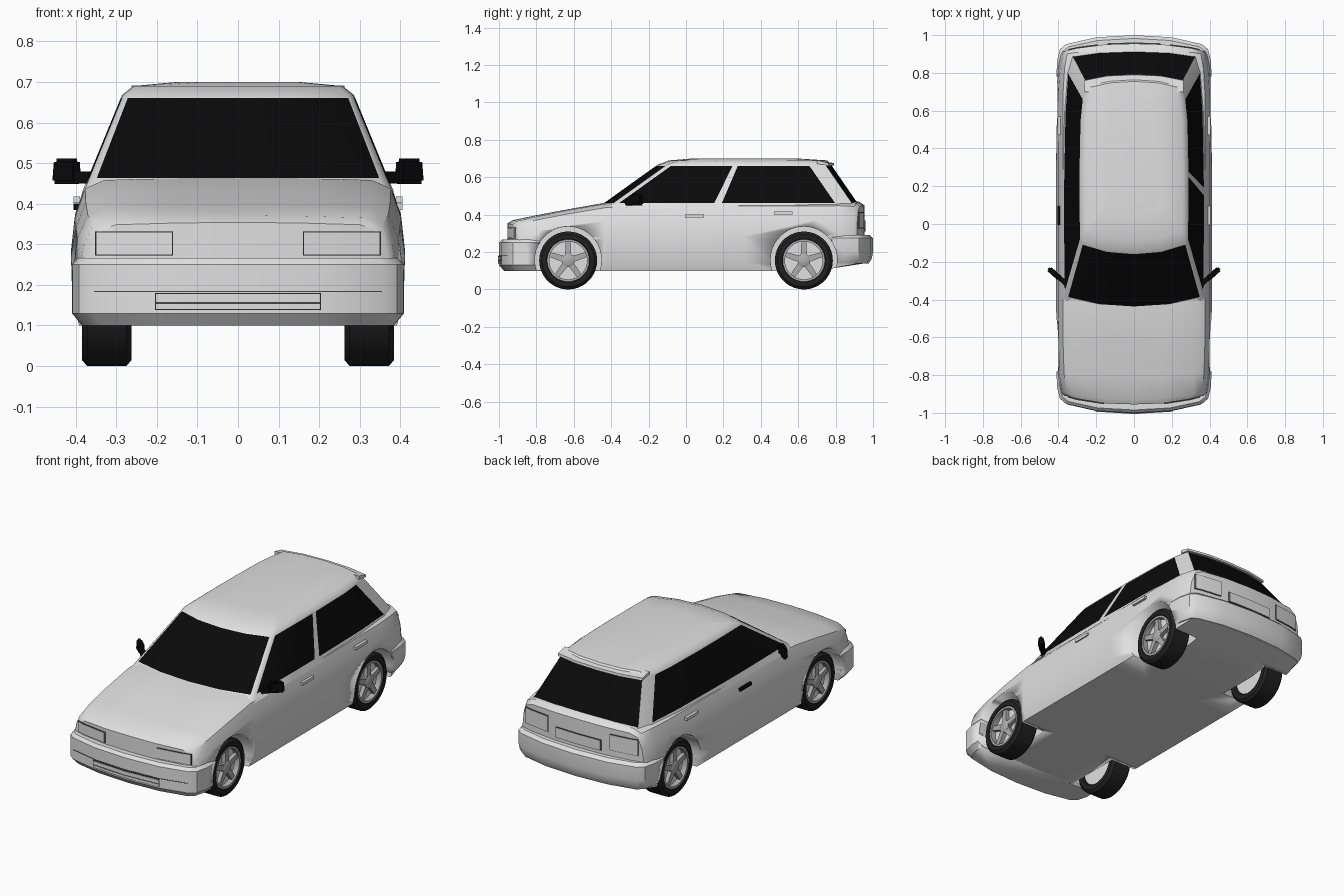
import bpy, bmesh, math
from mathutils import Matrix, Vector

cube = bpy.data.objects.get("Cube")
if cube:
    bpy.data.objects.remove(cube, do_unlink=True)


def material(name, value):
    m = bpy.data.materials.new(name)
    m.use_nodes = True
    col = (value, value, value, 1)
    m.diffuse_color = col
    node = m.node_tree.nodes["Principled BSDF"]
    node.inputs["Base Color"].default_value = col
    node.inputs["Roughness"].default_value = 0.6
    return m


PAINT = material("light grey paint", 0.75)
GLASS = material("black glass", 0.003)
TYRE = material("dark rubber", 0.015)
SILVER = material("wheel silver", 0.42)
SEAM = material("dark seam", 0.06)


def finish(name, bm, mats, angle=35):
    bmesh.ops.recalc_face_normals(bm, faces=bm.faces)
    me = bpy.data.meshes.new(name)
    bm.to_mesh(me)
    bm.free()
    for m in mats:
        me.materials.append(m)
    ob = bpy.data.objects.new(name, me)
    bpy.context.collection.objects.link(ob)
    bpy.ops.object.select_all(action='DESELECT')
    ob.select_set(True)
    bpy.context.view_layer.objects.active = ob
    bpy.ops.object.shade_smooth_by_angle(angle=math.radians(angle))
    return ob


def loft(bm, rings, caps=True, loop=False, rule=None):
    """Skin closed rings of equal length; rule(ring, segment) picks the material."""
    vs = [[bm.verts.new(p) for p in r] for r in rings]
    n = len(vs[0])
    for k in range(len(vs) if loop else len(vs) - 1):
        a, b = vs[k], vs[(k + 1) % len(vs)]
        for i in range(n):
            j = (i + 1) % n
            f = bm.faces.new((a[i], a[j], b[j], b[i]))
            if rule:
                f.material_index = rule(k, i)
    if caps and not loop:
        bm.faces.new(vs[0])
        bm.faces.new(vs[-1])
    return vs


def interp(x, pts):
    x = abs(x)
    for (x0, y0), (x1, y1) in zip(pts, pts[1:]):
        if x <= x1:
            return y0 + (y1 - y0) * (x - x0) / (x1 - x0)
    return pts[-1][1]


# Wheel arch cutter
WHEEL_Y = (-0.63, 0.63)
bm = bmesh.new()
for y in WHEEL_Y:
    for s in (-1, 1):
        mat = Matrix.Translation((s * 0.37, y, 0.158)) @ Matrix.Rotation(math.pi / 2, 4, 'Y')
        bmesh.ops.create_cone(bm, cap_ends=True, segments=40, radius1=0.178,
                              radius2=0.178, depth=0.27, matrix=mat)
cutter = finish("arch_cutter", bm, [PAINT])
cutter.hide_render = True


def cut_arches(ob):
    mod = ob.modifiers.new("arches", 'BOOLEAN')
    mod.operation = 'DIFFERENCE'
    mod.solver = 'EXACT'
    mod.object = cutter
    bpy.context.view_layer.objects.active = ob
    bpy.ops.object.modifier_apply(modifier=mod.name)


# Lower body: cross-sections along the length (y, half width, bottom, top, end bow)
STATIONS = [(-.955, .375, .12, .345, .05), (-.925, .39, .105, .362, .035),
            (-.8, .405, .1, .388, .015), (-.63, .41, .1, .42, 0), (-.43, .412, .1, .455, 0),
            (-.2, .412, .1, .46, 0), (.3, .412, .1, .465, 0), (.7, .41, .1, .465, 0),
            (.83, .402, .12, .465, -.01), (.925, .387, .135, .46, -.03), (.955, .377, .14, .44, -.042)]
ACROSS = (-.8, -.4, 0, .4, .8)
FLANK = [(.95, 0), (.99, .15), (1, .5), (.975, .75), (.915, .95)]


def section(y, w, zb, zt, bow):
    pts = [(u, 0, 0) for u in ACROSS] + [(u, t, 0) for u, t in FLANK]
    pts += [(u, 1, .009 * (1 - u * u)) for u in reversed(ACROSS)]
    pts += [(-u, t, 0) for u, t in reversed(FLANK)]
    return [(u * w, y + bow * abs(u) ** 2.5, zb + t * (zt - zb) + c) for u, t, c in pts]


bm = bmesh.new()
rows = loft(bm, [section(*s) for s in STATIONS], caps=False)
for r in (rows[0], rows[-1]):
    for i in range(4):
        bm.faces.new((r[i], r[i + 1], r[13 - i], r[14 - i]))
    bm.faces.new(r[4:11])
    bm.faces.new(r[14:] + r[:1])
cut_arches(finish("lower_body", bm, [PAINT]))


def end_curve(station):
    y, w, _, _, bow = station
    return [(u * w, y + bow * u ** 2.5) for u in (0, .4, .8, .95, 1)]


NOSE, TAIL = end_curve(STATIONS[0]), end_curve(STATIONS[-1])

# Bumpers: one plan outline stacked through height levels
PLAN = [(0, 1.0), (.2, .988), (.36, .952), (.392, .925), (.408, .86), (.41, .78)]


def bumper(name, s, levels):
    outline = PLAN + [(-x, y) for x, y in reversed(PLAN[1:])]
    bm = bmesh.new()
    loft(bm, [[(x * (.5 + .5 * k), s * (.78 + (y - .78) * k), z) for x, y in outline]
              for z, k in levels])
    cut_arches(finish(name, bm, [PAINT]))


bumper("front_bumper", -1, [(.1, .88), (.13, 1), (.25, 1), (.266, .93)])
bumper("rear_bumper", 1, [(.14, .9), (.165, .97), (.2, 1), (.275, 1), (.292, .92)])
bpy.data.objects.remove(cutter, do_unlink=True)

# Cabin: plan outlines stacked upward, with glass chosen by ring segment


def cabin_ring(z, front, rear, w):
    span = rear - front
    half = [(0, front), (.5, front + .012), (.95, front + .05), (1, front + .08),
            (1.01, front + span * .3), (1.01, front + span * .435), (1.01, front + span * .465),
            (.99, rear - span * .25), (.95, rear - .12), (.88, rear - .03),
            (.5, rear - .008), (0, rear)]
    return [(u * w, y, z) for u, y in half] + [(-u * w, y, z) for u, y in half[-2:0:-1]]


base = cabin_ring(.43, -.483, .939, .38)
eave = cabin_ring(.668, -.15, .775, .283)


def between(t):
    return [Vector(a).lerp(Vector(b), t) for a, b in zip(base, eave)]


def cabin_colour(k, i):
    seg = min(i, 21 - i)
    if k != 1 or seg in (2, 8) or i == 5:  # pillars stay painted
        return 0
    return 1


bm = bmesh.new()
loft(bm, [base, between(.14), between(.97), eave, cabin_ring(.69, -.09, .755, .256),
          cabin_ring(.7, .03, .6, .15)], rule=cabin_colour)
finish("cabin", bm, [PAINT, GLASS])

# Roof spoiler lip
bm = bmesh.new()
loft(bm, [[(x, .70, .672), (x, .792 - b, .662), (x, .79 - b, .676), (x, .70, .691)]
          for x, b in ((-.262, .03), (-.14, .006), (0, 0), (.14, .006), (.262, .03))])
finish("roof_spoiler", bm, [PAINT])


# Thin plates that follow the curved ends
def plate(name, x0, x1, z0, z1, curve, s, out, mat):
    kinks = sorted({k * c[0] for c in curve for k in (-1, 1)})
    xs = [x0] + [x for x in kinks if x0 + .002 < x < x1 - .002] + [x1]
    bm = bmesh.new()
    rings = []
    for x in xs:
        y = interp(x, curve)
        rings.append([(x, y + s * out, z0), (x, y + s * out, z1),
                      (x, y - s * .002, z1), (x, y - s * .002, z0)])
    loft(bm, rings)
    finish(name, bm, [mat])


def framed(name, x0, x1, z0, z1, curve, s, edge=.003):
    plate(name + "_seam", x0, x1, z0, z1, curve, s, .004, SEAM)
    plate(name, x0 + edge, x1 - edge, z0 + edge, z1 - edge, curve, s, .006, PAINT)


for side, k in (("left", 1), ("right", -1)):
    for name, xa, xb, z0, z1, curve, s in (("headlight", .16, .352, .272, .332, NOSE, -1),
                                           ("tail_lamp", .19, .35, .325, .415, TAIL, 1)):
        framed(side + "_" + name, min(k * xa, k * xb), max(k * xa, k * xb), z0, z1, curve, s)
framed("number_plate", -.14, .14, .31, .37, TAIL, 1)
FRONT = [(x, -y) for x, y in PLAN[:3]]
framed("grille_upper", -.205, .205, .155, .18, FRONT, -1)
framed("grille_lower", -.205, .205, .138, .156, FRONT, -1)
plate("bumper_seam", -.355, .355, .182, .185, FRONT, -1, .002, SEAM)


# Boxes for handles, mirrors and spokes
def box(bm, size, matrix, taper=1):
    res = bmesh.ops.create_cube(bm, size=1)
    for v in res["verts"]:
        k = taper if v.co.z > 0 else 1
        v.co = matrix @ Vector((v.co.x * size[0] * k, v.co.y * size[1] * k, v.co.z * size[2]))


for side, k in (("left", 1), ("right", -1)):
    for name, y, z in (("front", .045, .392), ("rear", .52, .41)):
        bm = bmesh.new()
        box(bm, (.016, .10, .016), Matrix.Translation((k * .398, y, z)))
        dark = side == "right" and name == "front"
        finish(side + "_" + name + "_handle", bm, [GLASS if dark else PAINT])
    # Door mirror: angled housing on a short foot
    bm = bmesh.new()
    turn = Matrix.Rotation(k * math.radians(42), 4, 'Z')
    box(bm, (.085, .03, .062), Matrix.Translation((k * .422, -.262, .48)) @ turn, .88)
    bmesh.ops.bevel(bm, geom=bm.edges[:], offset=.008, segments=2, affect='EDGES')
    box(bm, (.05, .025, .03), Matrix.Translation((k * .378, -.3, .465)) @ turn)
    finish(side + "_mirror", bm, [GLASS])


# Wheels: lathed tyre and rim, five spokes and a hub
def lathe(bm, profile, y, k, loop):
    n = 36
    loft(bm, [[(k * x, y + r * math.cos(2 * math.pi * i / n), .155 + r * math.sin(2 * math.pi * i / n))
               for i in range(n)] for x, r in profile], loop=loop)


for end, y in zip(("front", "rear"), WHEEL_Y):
    for side, k in (("left", 1), ("right", -1)):
        name = end + "_" + side
        bm = bmesh.new()
        lathe(bm, [(.262, .115), (.262, .14), (.275, .155), (.372, .155), (.385, .14),
                   (.384, .116), (.374, .108), (.27, .108)], y, k, True)
        finish(name + "_tyre", bm, [TYRE])
        bm = bmesh.new()
        lathe(bm, [(.275, .112), (.35, .112), (.351, .02)], y, k, False)
        finish(name + "_rim_dish", bm, [PAINT])
        bm = bmesh.new()
        lathe(bm, [(.345, .117), (.38, .117), (.38, .101), (.345, .101)], y, k, True)
        lathe(bm, [(.345, .034), (.374, .034), (.38, .022)], y, k, False)
        for i in range(5):
            spin = Matrix.Rotation(math.radians(72 * i), 4, 'X')
            box(bm, (.024, .034, .085), Matrix.Translation((k * .362, y, .155)) @ spin
                @ Matrix.Translation((0, 0, .066)), .75)
        finish(name + "_spokes", bm, [SILVER])
